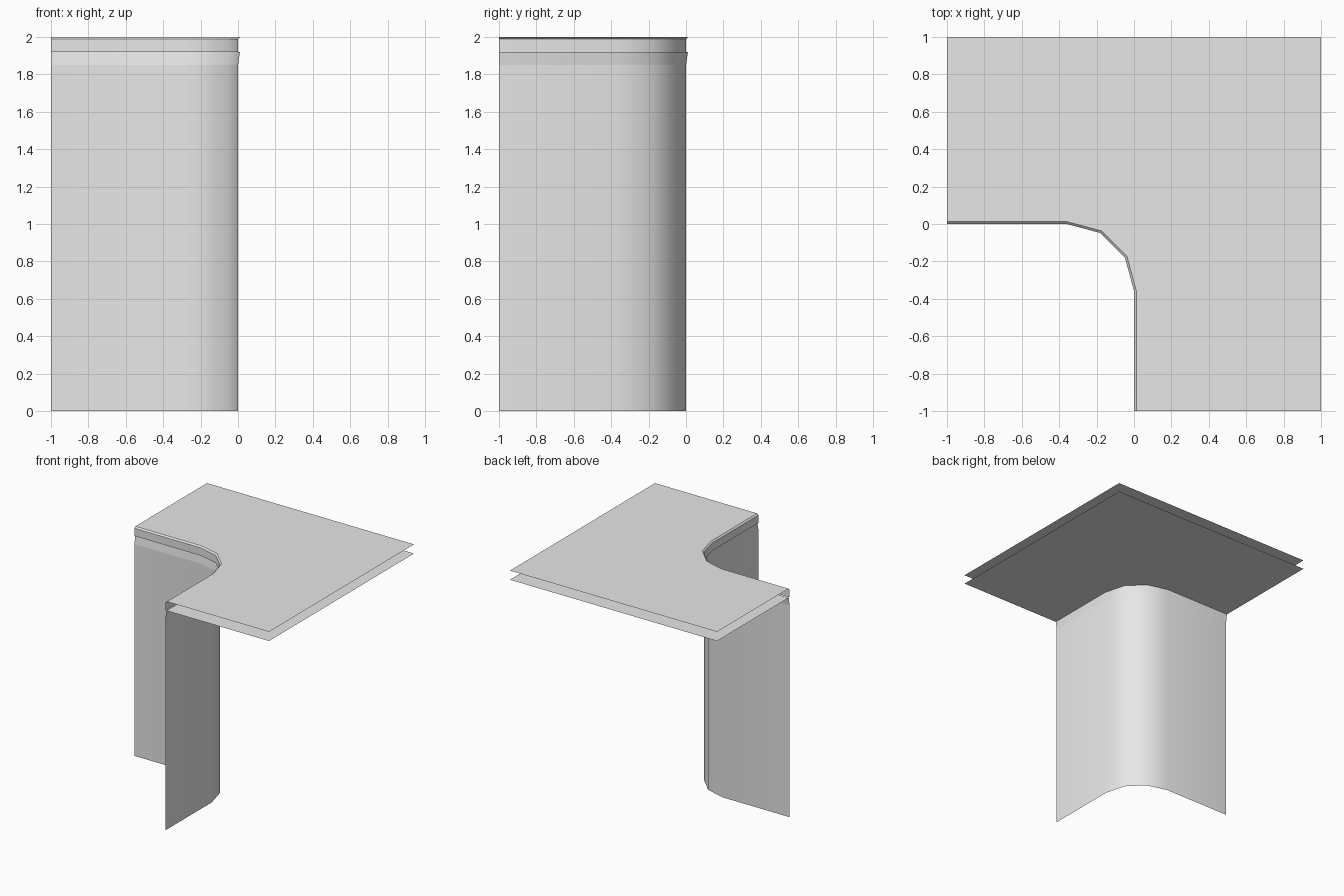
import bpy
import bmesh
import math

if "Cube" in bpy.data.objects:
    bpy.data.objects.remove(bpy.data.objects["Cube"], do_unlink=True)

RADIUS = 0.36
SEGMENTS = 3
LEDGE_Z = 1.92

grey = bpy.data.materials.new("light grey")
grey.use_nodes = True
colour = (0.8, 0.8, 0.8, 1)
grey.diffuse_color = colour
grey.node_tree.nodes["Principled BSDF"].inputs["Base Color"].default_value = colour


def corner_path(offset):
    """Straight run, rounded corner, straight run; offset moves it into the block."""
    r = RADIUS + offset
    points = [(-1, offset)]
    for i in range(SEGMENTS + 1):
        a = math.pi / 2 * (1 - i / SEGMENTS)
        points.append((r * math.cos(a) - RADIUS, r * math.sin(a) - RADIUS))
    return points + [(offset, -1)]


def finish(name, bm, smooth):
    mesh = bpy.data.meshes.new(name)
    for face in bm.faces:
        face.smooth = smooth
    bm.to_mesh(mesh)
    bm.free()
    mesh.materials.append(grey)
    bpy.context.collection.objects.link(bpy.data.objects.new(name, mesh))


def band(name, low, high):
    """Open strip along the corner between two (offset, height) rims."""
    bm = bmesh.new()
    rims = [[bm.verts.new((x, y, z)) for x, y in corner_path(off)]
            for off, z in (low, high)]
    bottom, top = rims
    for i in range(len(bottom) - 1):
        bm.faces.new((bottom[i], bottom[i + 1], top[i + 1], top[i]))
    finish(name, bm, True)


def sheet(name, offset, z):
    """Flat L-shaped sheet facing up, with the rounded inner corner."""
    bm = bmesh.new()
    outline = corner_path(offset) + [(1, -1), (1, 1), (-1, 1)]
    face = bm.faces.new([bm.verts.new((x, y, z)) for x, y in outline])
    face.normal_update()
    if face.normal.z < 0:
        face.normal_flip()
    bmesh.ops.triangulate(bm, faces=[face])
    finish(name, bm, False)


# Wall and its leaning upper edge
band("wall", (0, 0), (0, 1.85))
band("wall_top_slope", (0, 1.85), (0.01, LEDGE_Z))

# Lower floor sheet and the raised slab with a bevelled rim
sheet("lower_floor", 0.01, LEDGE_Z)
band("slab_edge", (0, LEDGE_Z), (0, 1.988))
band("slab_bevel", (0, 1.988), (0.013, 2))
sheet("upper_floor", 0.013, 2)
